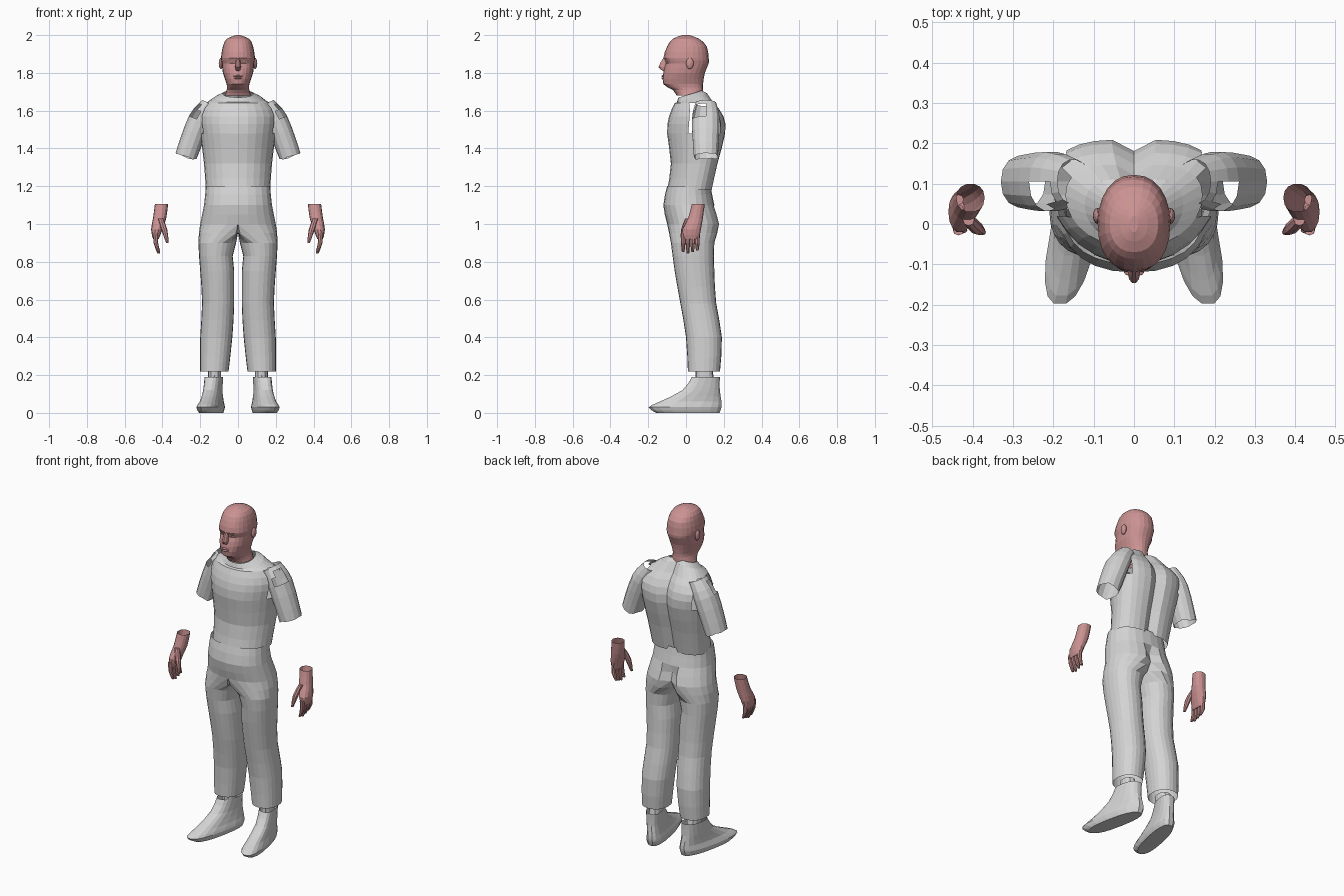
import bpy
import bmesh
import math
import random
from mathutils import Vector

random.seed(4)

default_cube = bpy.data.objects.get("Cube")
if default_cube:
    bpy.data.objects.remove(default_cube, do_unlink=True)


def make_material(name, colour):
    material = bpy.data.materials.new(name)
    material.use_nodes = True
    material.diffuse_color = (*colour, 1)
    shader = material.node_tree.nodes["Principled BSDF"]
    shader.inputs["Base Color"].default_value = (*colour, 1)
    return material


CLOTH = make_material("light grey cloth", (.66, .66, .66))
SKIN = make_material("pink skin", (.6, .29, .29))


def finish(name, bm, material, mirror):
    """Turn a bmesh into an object, optionally repeated on the other side."""
    mesh = bpy.data.meshes.new(name)
    bm.to_mesh(mesh)
    bm.free()
    mesh.materials.append(material)
    part = bpy.data.objects.new(name, mesh)
    bpy.context.scene.collection.objects.link(part)
    if mirror:
        modifier = part.modifiers.new("both sides", "MIRROR")
        modifier.use_mirror_merge = False


def blend(rows, steps):
    """Insert rings between the given ones along a smooth spline."""
    last = len(rows) - 1
    for i in range(last):
        before, start = rows[max(i - 1, 0)], rows[i]
        end, after = rows[i + 1], rows[min(i + 2, last)]
        for step in range(steps):
            t = step / steps
            yield [b + t / 2 * (c - a + t * (2 * a - 5 * b + 4 * c - d
                                             + t * (3 * (b - c) + d - a)))
                   for a, b, c, d in zip(before, start, end, after)]
    yield rows[last]


def ring_points(row, sides, power, tilt):
    """Yield the points of one rounded ring and their depth from its centre."""
    z, left, right, front, back = row
    centre = Vector(((left + right) / 2, (front + back) / 2, z))
    for i in range(sides):
        angle = math.tau * i / sides
        c, s = math.cos(angle), math.sin(angle)
        across = math.copysign(abs(c) ** power, c) * (right - left) / 2
        depth = math.copysign(abs(s) ** power, s) * (back - front) / 2
        yield centre + Vector((across, depth, tilt * across)), depth


def loft(name, rows, material, sides=16, power=.9, tilt=0, steps=2,
         shape=None, drop=None, caps="", mirror=False):
    """Skin rings from top to bottom; a row is z, x range, y range."""
    bm = bmesh.new()
    rings = []
    for row in blend(rows, steps):
        ring = []
        for point, depth in ring_points(row, sides, power, tilt):
            if shape:
                shape(point, depth)
            ring.append(bm.verts.new(point))
        rings.append(ring)
    for upper, lower in zip(rings, rings[1:]):
        for i in range(sides):
            j = (i + 1) % sides
            bm.faces.new((upper[i], lower[i], lower[j], upper[j]))
    if "top" in caps:
        bm.faces.new(rings[0])
    if "bottom" in caps:
        bm.faces.new(reversed(rings[-1]))
    if drop:
        torn = [f for f in bm.faces if drop(f.calc_center_median())]
        bmesh.ops.delete(bm, geom=torn, context="FACES")
    finish(name, bm, material, mirror)


def centred(rows):
    """Expand z, half width, y range into full rows about the middle line."""
    return [(z, -half, half, front, back) for z, half, front, back in rows]


def blob(name, location, scale, mirror=False):
    bm = bmesh.new()
    bmesh.ops.create_uvsphere(bm, u_segments=12, v_segments=8, radius=1)
    bmesh.ops.scale(bm, vec=scale, verts=bm.verts)
    bmesh.ops.translate(bm, vec=location, verts=bm.verts)
    finish(name, bm, SKIN, mirror)


def bump(value, width):
    return math.exp(-(value / width) ** 2)


# Shirt body: shoulders swept back, groove along the spine, dipped collar
def shirt_shape(point, depth):
    point.y += .9 * point.x ** 2
    if depth > 0:
        point.y -= .03 * bump(point.x, .03)
    if point.z > 1.66:
        point.z += .3 * depth


def under_sleeve(centre):
    return abs(centre.x) > .17 and 1.5 < centre.z < 1.63 and centre.y > .03


loft("shirt_body", centred([
    (1.69, .08, -.04, .09), (1.64, .17, -.06, .15), (1.57, .21, -.09, .2),
    (1.48, .2, -.1, .21), (1.32, .18, -.08, .17), (1.18, .17, -.1, .14)]),
    CLOTH, sides=28, shape=shirt_shape, drop=under_sleeve)


# Torn sleeves with ragged hems
def ragged_hem(point, depth):
    if point.z < 1.39:
        point.z += random.uniform(-.01, .01)


def shoulder_tear(centre):
    return centre.x > .2 and centre.y < .1 and centre.z > 1.56


loft("sleeve", [
    (1.64, .11, .19, .05, .16), (1.55, .15, .26, .03, .18),
    (1.36, .22, .33, .04, .17)],
    CLOTH, sides=14, tilt=.4, steps=3, shape=ragged_hem, drop=shoulder_tear,
    mirror=True)


# Trousers: each half stops at the middle line above the crotch
def trouser_shape(point, depth):
    point.x = max(point.x, 0)
    if depth > 0 and .9 < point.z < 1.1:
        point.y -= .04 * bump(point.x, .03)


def middle_wall(centre):
    return centre.x < .002


loft("trouser_half", [
    (1.2, -.17, .17, -.1, .13), (1.1, -.18, .18, -.12, .15),
    (1, -.2, .2, -.1, .18), (.9, .01, .21, -.08, .15),
    (.75, .02, .2, -.06, .15), (.58, .02, .19, -.03, .16),
    (.4, .03, .2, 0, .19), (.22, .05, .2, .01, .18)],
    CLOTH, sides=24, shape=trouser_shape, drop=middle_wall, mirror=True)


# Feet turned outwards
def turn_out(point, depth):
    point.x -= .2 * (point.y - .12)


loft("ankle", [(.23, .09, .16, .05, .14), (.17, .09, .16, .05, .15)],
     CLOTH, sides=12, mirror=True)
loft("foot", [
    (.19, .08, .17, .03, .18), (.12, .08, .17, -.02, .18),
    (.06, .07, .17, -.14, .19), (.03, .06, .18, -.2, .19),
    (0, .07, .17, -.16, .18)],
    CLOTH, sides=18, power=.8, shape=turn_out, caps="bottom", mirror=True)


# Head and neck with sunken eye sockets
def eye_sockets(point, depth):
    if depth < 0:
        beside = bump(abs(point.x) - .03, .02)
        point.y += .01 * beside * bump(point.z - 1.86, .02)


loft("head", centred([
    (2, .01, -.02, .02), (1.98, .06, -.07, .07), (1.94, .08, -.1, .11),
    (1.88, .09, -.12, .12), (1.85, .085, -.11, .12), (1.8, .08, -.12, .1),
    (1.74, .06, -.12, .09), (1.71, .06, -.07, .09), (1.68, .07, -.05, .09)]),
    SKIN, sides=24, shape=eye_sockets, caps="top")
loft("nose", centred([
    (1.88, .01, -.12, -.09), (1.83, .015, -.147, -.09),
    (1.81, .01, -.12, -.09)]), SKIN, sides=10, caps="top bottom")
blob("eye", (.03, -.09, 1.86), (.014, .012, .01), mirror=True)
blob("upper_lip", (0, -.12, 1.783), (.025, .01, .005))
blob("lower_lip", (0, -.12, 1.772), (.022, .01, .005))
blob("ear", (.09, .02, 1.85), (.012, .02, .03), mirror=True)

# Hands: open wrist and palm
loft("palm", [
    (1.105, .37, .44, .03, .1), (1.03, .38, .45, .01, .09),
    (.97, .4, .46, -.02, .08), (.92, .42, .45, -.02, .07)],
    SKIN, sides=14, caps="bottom", mirror=True)


def finger(name, joints):
    """A tapered tube through joints of x, y, z, radius."""
    rows = [(z, x - r, x + r, y - r, y + r) for x, y, z, r in joints]
    loft(name, rows, SKIN, sides=8, caps="top bottom", mirror=True)


# Four fingers, the second one longest, and the thumb
for order, label in enumerate(("index", "middle", "ring", "little")):
    y = -.015 + .025 * order
    tip = .845 + .008 * abs(order - 1)
    finger(label + "_finger", [
        (.435, y, .95, .013), (.435, y, .9, .012), (.42, y, tip, .007)])
finger("thumb", [
    (.41, .01, 1.03, .014), (.39, -.01, .97, .016), (.374, -.02, .9, .007)])
